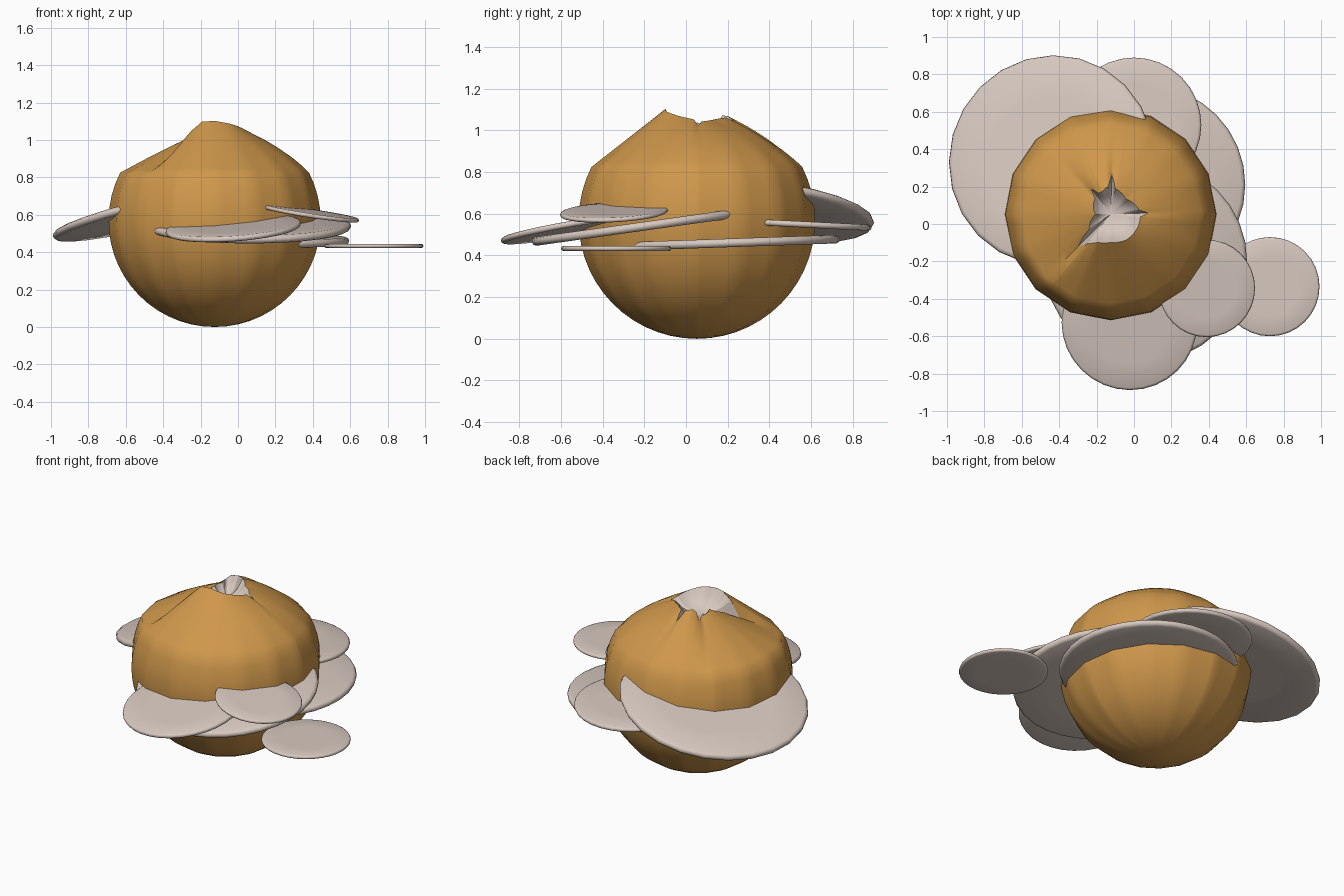
import bpy, bmesh, math
from mathutils import Vector

if "Cube" in bpy.data.objects:
    bpy.data.objects.remove(bpy.data.objects["Cube"])

C = Vector((-0.125, 0.052, 0.567))
R = 0.567


def material(name, col):
    m = bpy.data.materials.new(name)
    m.diffuse_color = (*col, 1)
    m.use_nodes = True
    m.node_tree.nodes["Principled BSDF"].inputs["Base Color"].default_value = m.diffuse_color
    return m


ORANGE = material("orange_skin", (0.62, 0.31, 0.07))
PALE = material("pale_flesh", (0.68, 0.58, 0.52))


def finish(bm, name, mat, angle):
    bmesh.ops.recalc_face_normals(bm, faces=bm.faces)
    me = bpy.data.meshes.new(name)
    bm.to_mesh(me)
    bm.free()
    me.materials.append(mat)
    ob = bpy.data.objects.new(name, me)
    bpy.context.collection.objects.link(ob)
    bpy.context.view_layer.objects.active = ob
    ob.select_set(True)
    bpy.ops.object.shade_smooth_by_angle(angle=math.radians(angle))
    ob.select_set(False)
    return ob


def loft(bm, rings, first=None, last=None):
    rows = [[bm.verts.new(p) for p in r] for r in rings]
    n = len(rows[0])
    for a, b in zip(rows, rows[1:]):
        for i in range(n):
            j = (i + 1) % n
            bm.faces.new((a[i], a[j], b[j], b[i]))
    for p, row in ((first, rows[0]), (last, rows[-1])):
        if p is not None:
            v = bm.verts.new(p)
            for i in range(n):
                bm.faces.new((v, row[i], row[(i + 1) % n]))


# torn opening: azimuth, hole radius, rim height above centre, roundness
RIM = [(2, .20, .455, .6), (8, .155, .475, .6), (45, .115, .485, .6),
       (80, .14, .495, .5), (88, .21, .45, .5), (95, .15, .50, .5),
       (110, .13, .505, .5), (120, .13, .49, .4), (127, .17, .455, .3),
       (134, .12, .46, .2), (180, .08, .47, .1), (215, .14, .43, .0),
       (225, .25, .37, .0), (231, .20, .48, .0), (245, .165, .53, .0),
       (270, .15, .535, .0), (300, .16, .52, .1), (330, .16, .50, .4),
       (355, .16, .485, .6), (362, .20, .455, .6)]


def rim(a):
    if a < 2:
        a += 360
    for p, q in zip(RIM, RIM[1:]):
        if p[0] <= a <= q[0]:
            t = (a - p[0]) / (q[0] - p[0])
            return [p[k] + (q[k] - p[k]) * t for k in (1, 2, 3)]


def facet(a):
    # sixteen-sided outline
    d = (a + 11.25) % 22.5 - 11.25
    return math.cos(math.radians(11.25)) / math.cos(math.radians(11.25 - abs(d)))


def at(a, rho, z):
    t = math.radians(a)
    return C + Vector((rho * math.cos(t), rho * math.sin(t), z))


AZ = sorted(set([i * 5.625 for i in range(64)] + [float(r[0]) for r in RIM[:-1]]))
PHI = 1.1

# round body with torn flaps at the top
rings = []
for k in range(1, 18):
    ph = math.pi - (math.pi - PHI) * k / 18
    rings.append([at(a, R * math.sin(ph) * facet(a), R * math.cos(ph)) for a in AZ])
r0, z0 = R * math.sin(PHI), R * math.cos(PHI)
for k in range(13):
    s = k / 12
    row = []
    for a in AZ:
        h, zr, rd = rim(a)
        mr, mz = (r0 + h) / 2, (z0 + zr) / 2
        t = min((r0 - h) / 2, .2)
        cr = mr + (r0 - t * math.cos(PHI) * 1.3 - mr) * rd
        cz = mz + (z0 + t * math.sin(PHI) * 1.0 - mz) * rd
        u, v, w = (1 - s) ** 2, 2 * s * (1 - s), s * s
        f = facet(a) * (1 - s) + s
        row.append(at(a, (u * r0 + v * cr + w * h) * f, u * z0 + v * cz + w * zr))
    rings.append(row)
bm = bmesh.new()
loft(bm, rings, first=C - Vector((0, 0, R)))
finish(bm, "round_body", ORANGE, 50)

# pale hollow inside the opening
rings = []
for f, drop in ((1, .004), (.85, .35), (.65, .7), (.35, .95)):
    row = []
    for a in AZ:
        h, zr, _ = rim(a)
        row.append(at(a, h * f, zr + (min(.415, zr - .005) - zr) * drop))
    rings.append(row)
bm = bmesh.new()
loft(bm, rings, last=C + Vector((0, 0, .415)))
finish(bm, "inner_hollow", PALE, 60)


# rounded tilted discs around the waist
def disc(name, x, y, z, r, b, c, n):
    h = .035 * r + .002
    prof = [(.6 * r, -h), (r - h, -h), (r - .3 * h, -.7 * h), (r, 0),
            (r - .3 * h, .7 * h), (r - h, h), (.6 * r, h)]
    bm = bmesh.new()
    rings = [[Vector((p * math.cos(math.tau * i / n), p * math.sin(math.tau * i / n), q))
              for i in range(n)] for p, q in prof]
    loft(bm, rings, Vector((0, 0, -h)), Vector((0, 0, h)))
    ob = finish(bm, name, PALE, 60)
    ob.location = (x, y, z)
    ob.rotation_mode = 'QUATERNION'
    ob.rotation_quaternion = Vector((0, 0, 1)).rotation_difference(Vector((-b, -c, 1)))


disc("large_left_disc", -.44, .34, .615, .565, .24, -.11, 24)
disc("back_disc", 0, .53, .55, .36, 0, -.05, 32)
disc("front_disc", -.025, -.53, .53, .363, .07, .17, 32)
disc("wide_front_disc", .06, -.2, .54, .545, 0, .14, 32)
disc("wide_back_disc", .065, .21, .46, .53, 0, .035, 32)
disc("small_front_disc", .39, -.345, .607, .26, -.15, .05, 32)
disc("outer_small_disc", .727, -.335, .433, .265, 0, 0, 32)
